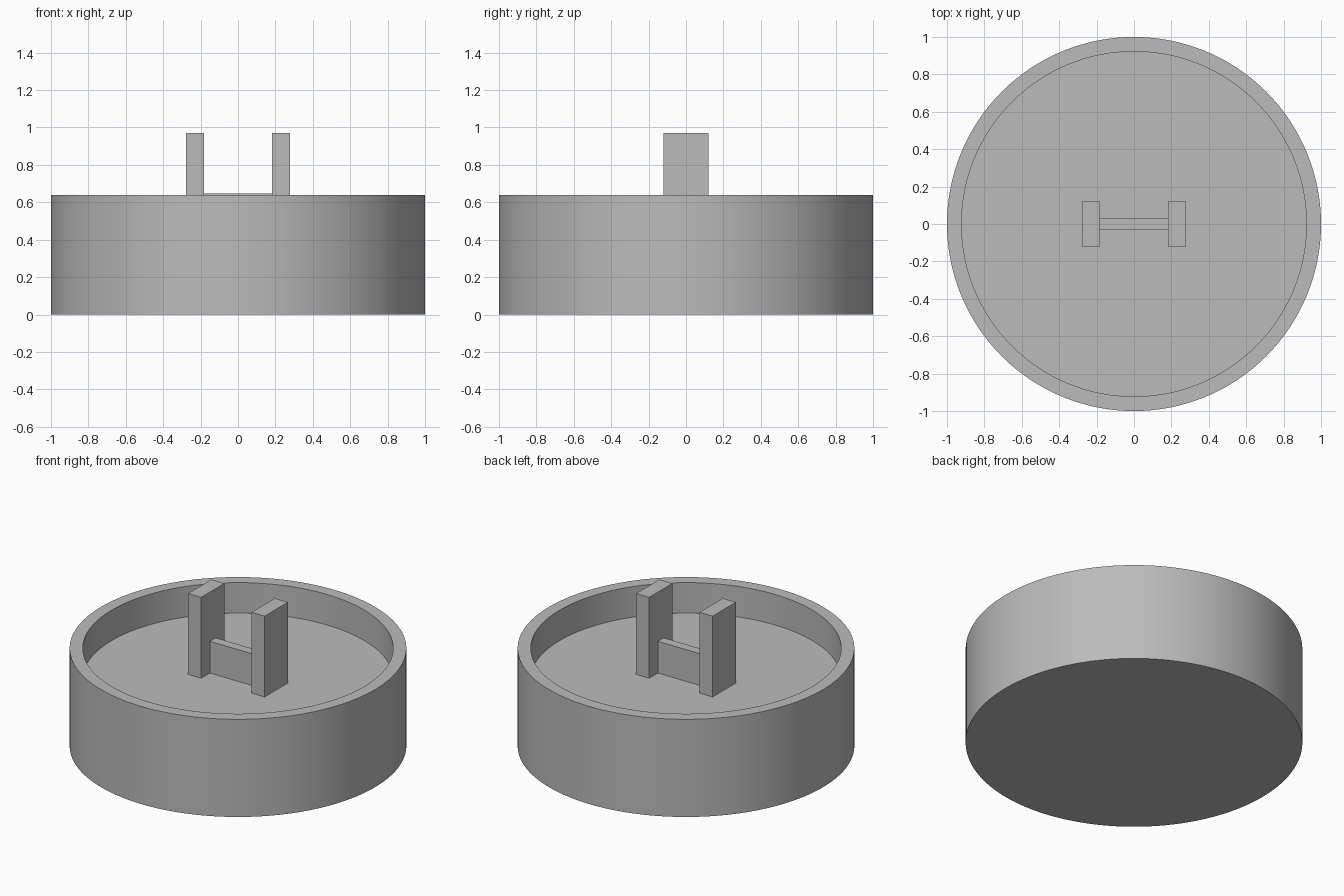
import bpy
import bmesh
import math

cube = bpy.data.objects.get("Cube")
if cube:
    bpy.data.objects.remove(cube, do_unlink=True)

OUTER, INNER = 1.0, 0.922
RIM, FLOOR = 0.64, 0.44
SEGMENTS = 128

grey = bpy.data.materials.new("plain grey")
grey.use_nodes = True
COLOUR = (0.5, 0.5, 0.5, 1)
grey.diffuse_color = COLOUR
grey.node_tree.nodes["Principled BSDF"].inputs["Base Color"].default_value = COLOUR


def make_object(name, bm):
    bmesh.ops.recalc_face_normals(bm, faces=bm.faces)
    mesh = bpy.data.meshes.new(name)
    bm.to_mesh(mesh)
    bm.free()
    mesh.materials.append(grey)
    obj = bpy.data.objects.new(name, mesh)
    bpy.context.collection.objects.link(obj)
    return obj


def box(name, x0, x1, half_depth, z0, z1):
    bm = bmesh.new()
    bmesh.ops.create_cube(bm, size=1)
    for v in bm.verts:
        v.co.x = x1 if v.co.x > 0 else x0
        v.co.y = half_depth if v.co.y > 0 else -half_depth
        v.co.z = z1 if v.co.z > 0 else z0
    return make_object(name, bm)


# Round body: rings joined from the underside, over the rim, to the recessed floor
bm = bmesh.new()
rings = []
for radius, z in [(OUTER, 0), (OUTER, RIM), (INNER, RIM), (INNER, FLOOR)]:
    angles = [2 * math.pi * i / SEGMENTS for i in range(SEGMENTS)]
    rings.append([bm.verts.new((radius * math.cos(a), radius * math.sin(a), z)) for a in angles])
for low, high in zip(rings, rings[1:]):
    for i in range(SEGMENTS):
        j = (i + 1) % SEGMENTS
        bm.faces.new((low[i], low[j], high[j], high[i]))
bm.faces.new(rings[0])
bm.faces.new(rings[-1])
body = make_object("round_body", bm)
bpy.ops.object.select_all(action="DESELECT")
body.select_set(True)
bpy.context.view_layer.objects.active = body
bpy.ops.object.shade_smooth_by_angle(angle=math.radians(30))

# Two upright posts joined by a thin crossbar
box("left_post", 0.183, 0.277, 0.12, FLOOR, 0.97)
box("right_post", -0.277, -0.183, 0.12, FLOOR, 0.97)
box("crossbar", -0.183, 0.183, 0.03, FLOOR, 0.648)
